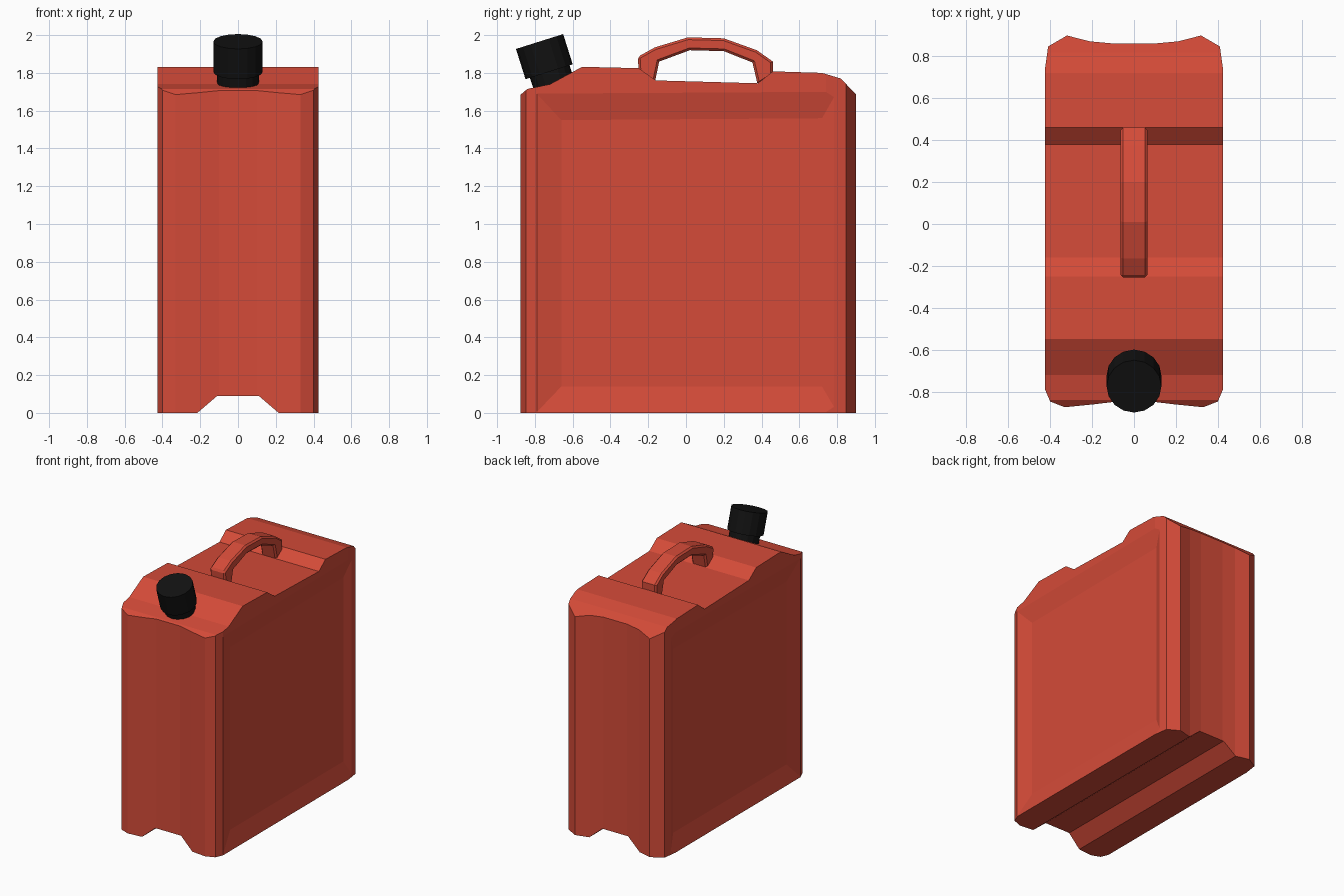
import bpy, bmesh
from math import radians
from mathutils import Vector

if "Cube" in bpy.data.objects:
    bpy.data.objects.remove(bpy.data.objects["Cube"])


def material(name, color):
    m = bpy.data.materials.new(name)
    m.diffuse_color = color
    m.use_nodes = True
    m.node_tree.nodes["Principled BSDF"].inputs["Base Color"].default_value = m.diffuse_color
    return m


RED = material("red_plastic", (0.66, 0.07, 0.04, 1))
BLACK = material("black_plastic", (0.006, 0.006, 0.006, 1))


def loft(name, loops, mat=RED):
    """Closed solid from two matching loops of 3D points."""
    bm = bmesh.new()
    a, b = [[bm.verts.new(p) for p in loop] for loop in loops]
    bm.faces.new(a)
    bm.faces.new(b)
    for i in range(len(a)):
        j = (i + 1) % len(a)
        bm.faces.new((a[i], a[j], b[j], b[i]))
    bmesh.ops.recalc_face_normals(bm, faces=bm.faces)
    me = bpy.data.meshes.new(name)
    bm.to_mesh(me)
    bm.free()
    me.materials.append(mat)
    ob = bpy.data.objects.new(name, me)
    bpy.context.collection.objects.link(ob)
    return ob


def apply(ob, mod):
    bpy.context.view_layer.objects.active = ob
    bpy.ops.object.modifier_apply(modifier=mod.name)


def boolean(ob, cutter, operation):
    mod = ob.modifiers.new("cut", "BOOLEAN")
    mod.operation, mod.object, mod.solver = operation, cutter, "EXACT"
    apply(ob, mod)
    bpy.data.objects.remove(cutter)


def side_prism(name, pts, w):
    return loft(name, [[(x, y, z) for y, z in pts] for x in (-w, w)])


# Body: side profile with the sunken handle bay
profile = [(-1, -0.0), (-1, 1.63), (-0.875, 1.685), (-0.84, 1.715), (-0.72, 1.74),
           (-0.55, 1.832), (-0.25, 1.825), (-0.16, 1.76), (0.38, 1.745),
           (0.46, 1.808), (0.72, 1.80), (0.82, 1.77), (1, 1.58), (1, 0)]
body = side_prism("can_body", profile, 0.5)

# Plan outline with chamfered corners and hollowed front and back
half = [(0.10, -0.85), (0.20, -0.862), (0.33, -0.875), (0.40, -0.848), (0.425, -0.79),
        (0.425, 0.74), (0.41, 0.848), (0.32, 0.90), (0.21, 0.872), (0.10, 0.862)]
plan = half + [(-x, y) for x, y in reversed(half)]
boolean(body, loft("plan", [[(x, y, z) for x, y in plan] for z in (-0.2, 2.2)]), "INTERSECT")

# Groove along the underside
groove = [(-0.32, -0.09), (-0.11, 0.09), (0.11, 0.09), (0.32, -0.09)]
boolean(body, loft("groove", [[(x, y, z) for x, z in groove] for y in (-1.2, 1.2)]), "DIFFERENCE")

# Shallow sloped panels on both sides
inner = [(-0.66, 0.14), (0.72, 0.14), (0.72, 1.56), (-0.66, 1.55)]
outer = [(-0.79, 0.004), (0.80, 0.004), (0.80, 1.70), (-0.79, 1.69)]
beyond = [Vector(o) + (Vector(o) - Vector(i)) / 3 for i, o in zip(inner, outer)]
for s in (-1, 1):
    boolean(body, loft("panel", [[(s * 0.395, y, z) for y, z in inner],
                                 [(s * 0.435, y, z) for y, z in beyond]]), "DIFFERENCE")

# Arched carry handle
arch = [(-0.25, 1.80), (-0.255, 1.885), (-0.165, 1.935), (0.01, 1.988), (0.20, 1.983),
        (0.375, 1.92), (0.46, 1.86), (0.46, 1.79), (0.38, 1.735), (0.352, 1.855),
        (0.20, 1.915), (0.02, 1.92), (-0.142, 1.86), (-0.165, 1.75)]
handle = side_prism("carry_handle", arch, 0.064)
bevel = handle.modifiers.new("bevel", "BEVEL")
bevel.width, bevel.segments, bevel.limit_method = 0.012, 1, "ANGLE"
bevel.angle_limit = radians(60)
apply(handle, bevel)

# Tilted spout neck and screw cap
for name, r, depth, y, z in (("spout_neck", 0.11, 0.10, -0.709, 1.768),
                             ("screw_cap", 0.131, 0.168, -0.75, 1.886)):
    bpy.ops.mesh.primitive_cylinder_add(vertices=16, radius=r, depth=depth,
                                        location=(0, y, z), rotation=(radians(17.5), 0, 0))
    part = bpy.context.object
    part.name = name
    part.data.materials.append(BLACK)
